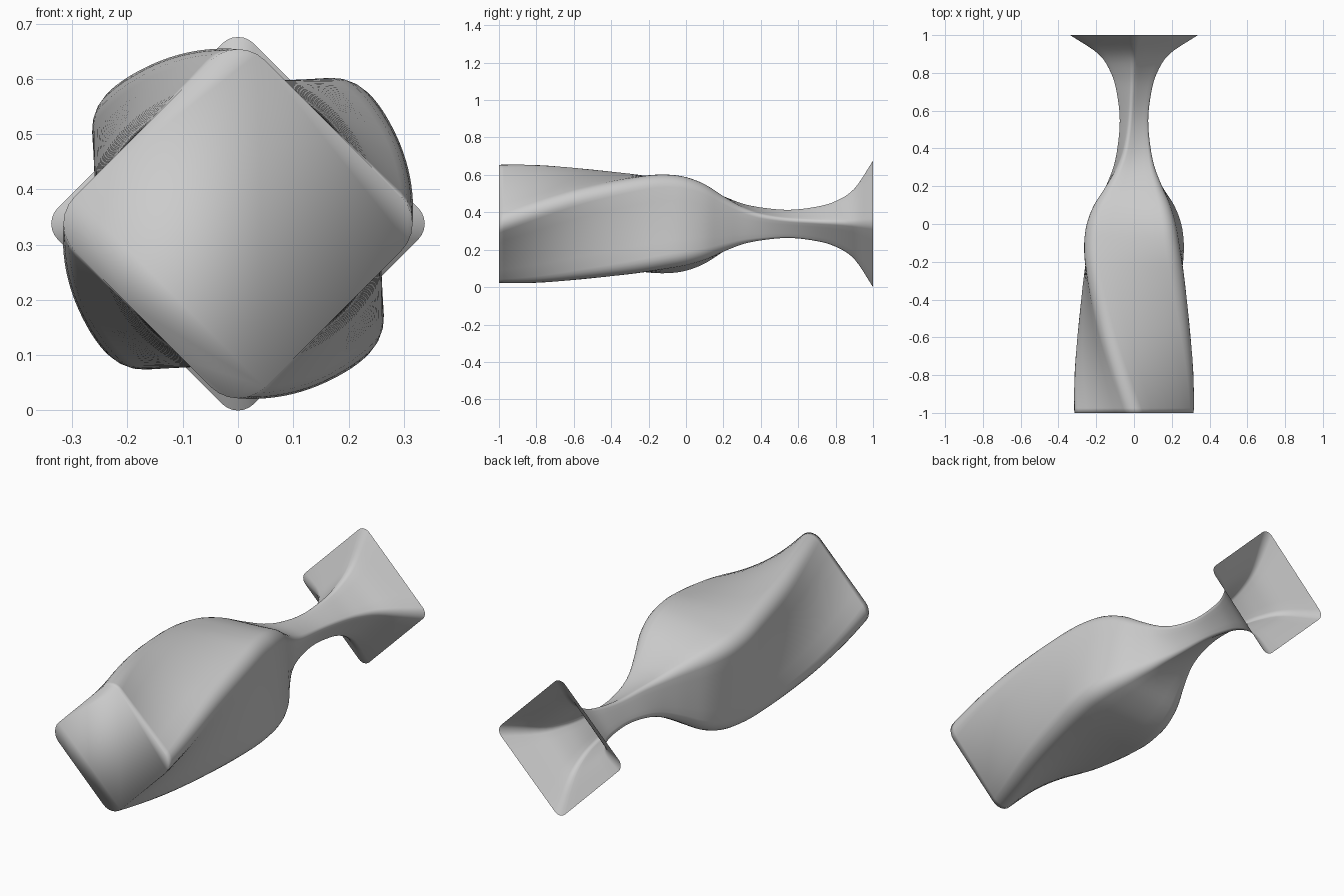
import bpy, bmesh, math

if "Cube" in bpy.data.objects:
    bpy.data.objects.remove(bpy.data.objects["Cube"])

CZ = 0.338      # height of the long axis
# stations along the body: y, corner radius, twist in degrees
STATIONS = [(-1, .316, 0), (-.8, .322, 14), (-.56, .328, 29), (-.22, .334, 45),
            (-.1, .326, 49), (0, .306, 50), (.1, .262, 49), (.2, .192, 45),
            (.3, .131, 38), (.4, .097, 28), (.55, .078, 17), (.7, .093, 8),
            (.8, .122, 4), (.9, .188, 1), (1, .338, 0)]
N_RINGS, ARC, SIDE = 80, 6, 5


def slope(i, k):
    a, b = max(i - 1, 0), min(i + 1, len(STATIONS) - 1)
    return (STATIONS[b][k] - STATIONS[a][k]) / (STATIONS[b][0] - STATIONS[a][0])


def sample(y, k):
    """Smooth (Hermite) interpolation of column k at position y."""
    i = 0
    while i < len(STATIONS) - 2 and y > STATIONS[i + 1][0]:
        i += 1
    p, q = STATIONS[i], STATIONS[i + 1]
    h = q[0] - p[0]
    t = (y - p[0]) / h
    return ((2*t**3 - 3*t**2 + 1) * p[k] + (t**3 - 2*t**2 + t) * h * slope(i, k)
            + (3*t**2 - 2*t**3) * q[k] + (t**3 - t**2) * h * slope(i + 1, k))


def section(rounding):
    """Unit rounded square with its corners on the axes."""
    core, pts = 1 - rounding, []
    for c in range(4):
        a = c * math.pi / 2
        arc = []
        for j in range(ARC + 1):
            b = a - math.pi / 4 + j / ARC * math.pi / 2
            arc.append((core * math.cos(a) + rounding * math.cos(b),
                        core * math.sin(a) + rounding * math.sin(b)))
        pts += arc
        # points along the straight side to the next corner
        x0, z0 = arc[-1]
        x1, z1 = -arc[0][1], arc[0][0]
        pts += [(x0 + (x1 - x0) * s / SIDE, z0 + (z1 - z0) * s / SIDE)
                for s in range(1, SIDE)]
    return pts


# twisted square vase body, closed at the front and open at the flared back
bm = bmesh.new()
rings = []
for i in range(N_RINGS + 1):
    y = -1 + 2 * i / N_RINGS
    r, tw = sample(y, 1), math.radians(sample(y, 2))
    c, s = math.cos(tw), math.sin(tw)
    rounding = .22 - .1 * max(0, (y - .6) / .4)
    rings.append([bm.verts.new((r * (x*c - z*s), y, CZ + r * (x*s + z*c)))
                  for x, z in section(rounding)])
for a, b in zip(rings, rings[1:]):
    for j in range(len(a)):
        k = (j + 1) % len(a)
        bm.faces.new((a[j], a[k], b[k], b[j]))
bm.faces.new(rings[0])          # flat base
bmesh.ops.recalc_face_normals(bm, faces=bm.faces)
for f in bm.faces:
    f.smooth = True
mesh = bpy.data.meshes.new("twisted_vase")
bm.to_mesh(mesh)
bm.free()
bpy.context.collection.objects.link(bpy.data.objects.new("twisted_vase", mesh))
